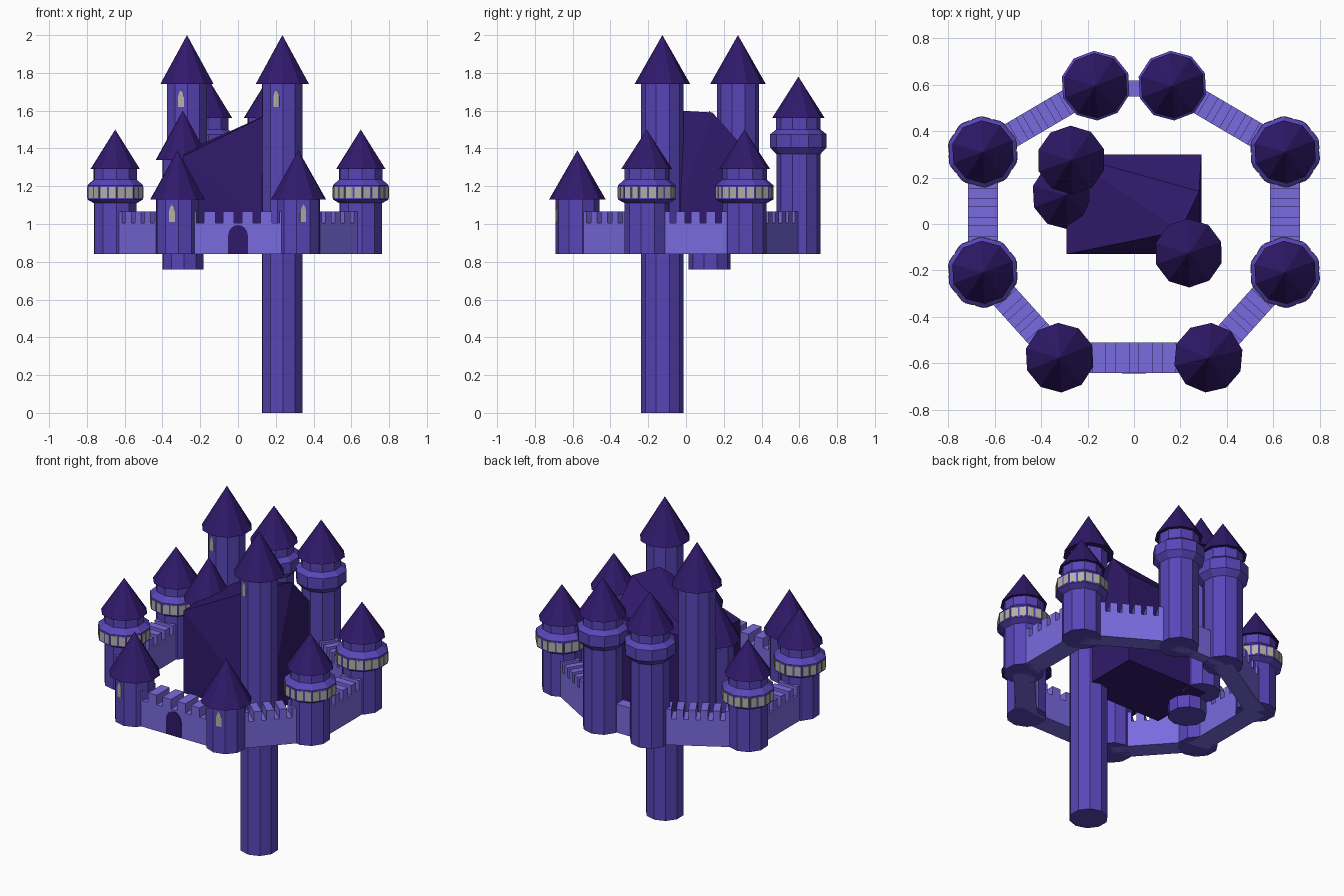
import bpy, bmesh, math
from mathutils import Vector

if "Cube" in bpy.data.objects:
    bpy.data.objects.remove(bpy.data.objects["Cube"])

SIDES = 10


def material(name, rgb):
    m = bpy.data.materials.new(name)
    m.diffuse_color = (*rgb, 1)
    m.use_nodes = True
    m.node_tree.nodes["Principled BSDF"].inputs["Base Color"].default_value = m.diffuse_color
    return m


BODY = material("tower_purple", (0.10, 0.06, 0.48))
WALL = material("wall_lilac", (0.195, 0.145, 0.74))
ROOF = material("roof_violet", (0.03, 0.01, 0.147))
PALE = material("window_grey", (0.45, 0.43, 0.38))


def finish(name, bm, mat):
    bmesh.ops.recalc_face_normals(bm, faces=bm.faces)
    me = bpy.data.meshes.new(name)
    bm.to_mesh(me)
    bm.free()
    me.materials.append(mat)
    ob = bpy.data.objects.new(name, me)
    bpy.context.collection.objects.link(ob)
    return ob


def lathe(name, profile, xy, facing, mat):
    """Ten-sided turned solid; a flat side points along 'facing' (degrees)."""
    bm = bmesh.new()
    rings = []
    for r, z in profile:
        if r == 0:
            rings.append([bm.verts.new((xy[0], xy[1], z))] * SIDES)
            continue
        ring = []
        for i in range(SIDES):
            a = math.radians(facing) + (i + 0.5) * math.tau / SIDES
            ring.append(bm.verts.new((xy[0] + r * math.cos(a), xy[1] + r * math.sin(a), z)))
        rings.append(ring)
    for lo, hi in zip(rings, rings[1:]):
        for i in range(SIDES):
            j = (i + 1) % SIDES
            bm.faces.new(list(dict.fromkeys((lo[i], lo[j], hi[j], hi[i]))))
    for ring in (rings[0], rings[-1]):
        if len(set(ring)) > 2:
            bm.faces.new(ring)
    return finish(name, bm, mat)


def slab(name, outline, origin, along, thick, mat):
    """Upright outline (distance, z) extruded evenly about its own plane."""
    along = Vector((along[0], along[1], 0)).normalized()
    side = Vector((-along.y, along.x, 0))
    start = Vector((origin[0], origin[1], 0)) - side * thick / 2
    bm = bmesh.new()
    face = bm.faces.new([bm.verts.new(start + along * d + Vector((0, 0, z))) for d, z in outline])
    ext = bmesh.ops.extrude_face_region(bm, geom=[face])
    bmesh.ops.translate(bm, vec=side * thick, verts=[v for v in ext["geom"] if isinstance(v, bmesh.types.BMVert)])
    return finish(name, bm, mat)


def window(name, xy, r, facing, z0, z1):
    a = math.radians(facing)
    d = r * math.cos(math.pi / SIDES)
    w, h = 0.016, z1 - z0
    outline = [(-w, z0), (w, z0), (w, z0 + .6 * h), (.6 * w, z0 + .85 * h), (0, z1),
               (-.6 * w, z0 + .85 * h), (-w, z0 + .6 * h)]
    slab(name, outline, (xy[0] + d * math.cos(a), xy[1] + d * math.sin(a)),
         (-math.sin(a), math.cos(a)), 0.006, PALE)


def plain_tower(name, xy, r, base, eave, top, roof_r, facing=-105, win=None):
    lathe(name + "_shaft", [(r, base), (r, eave + 0.01)], xy, facing, BODY)
    lathe(name + "_roof", [(roof_r, eave), (0, top)], xy, facing, ROOF)
    if win:
        window(name + "_window", xy, r, facing, *win)


# Inner towers: tall pole tower, tall rear tower, shorter left tower
plain_tower("pole_tower", (.235, -.125), .112, 0, 1.74, 2.0, .148, -107, (1.62, 1.71))
plain_tower("rear_inner_tower", (-.27, .275), .112, .84, 1.74, 2.0, .148, -107, (1.62, 1.71))
plain_tower("left_inner_tower", (-.292, .125), .112, .76, 1.34, 1.6, .148)

# Front towers with windows
plain_tower("front_left_tower", (-.32, -.575), .117, .84, 1.13, 1.39, .15, -105, (1.01, 1.105))
plain_tower("front_right_tower", (.32, -.575), .117, .84, 1.13, 1.39, .15, -77, (1.01, 1.105))

for s, label in ((-1, "left"), (1, "right")):
    # Back towers with flared galleries
    xy = (s * .165, .595)
    lathe(f"back_{label}_tower", [(.117, .84), (.117, 1.37), (.15, 1.405), (.15, 1.475),
                                  (.118, 1.50), (.118, 1.57)], xy, -105, BODY)
    lathe(f"back_{label}_roof", [(.14, 1.56), (0, 1.78)], xy, -105, ROOF)
    # Side towers with glazed lantern bands
    for y, place in ((-.208, "front"), (.31, "rear")):
        xy = (s * .65, y)
        name = f"{label}_{place}_tower"
        lathe(name, [(.117, .84), (.117, 1.11), (.153, 1.13), (.153, 1.205),
                     (.118, 1.235), (.118, 1.30)], xy, -105, BODY)
        lathe(name + "_roof", [(.136, 1.29), (0, 1.50)], xy, -105, ROOF)
        for i in range(SIDES):
            a = math.radians(-105) + i * math.tau / SIDES
            d = .153 * math.cos(math.pi / SIDES)
            for c in (-.0235, .0235):
                slab(name + "_pane", [(c - .018, 1.138), (c + .018, 1.138), (c + .018, 1.195), (c - .018, 1.195)],
                     (xy[0] + d * math.cos(a), xy[1] + d * math.sin(a)),
                     (-math.sin(a), math.cos(a)), .005, PALE)


def battlement(name, a, b, thick, gaps, step):
    """Curtain wall between two tower centres with notches along the top."""
    a, b = Vector(a), Vector(b)
    length = (b - a).length
    top = [(0, 1.065)]
    for i in range(gaps):
        c = length / 2 + (i - (gaps - 1) / 2) * step
        h = step * .2
        top += [(c - h, 1.065), (c - h, 1.005), (c + h, 1.005), (c + h, 1.065)]
    top.append((length, 1.065))
    slab(name, [(0, .84)] + top + [(length, .84)], a, b - a, thick, WALL)


# Curtain walls
battlement("front_wall", (-.32, -.575), (.32, -.575), .13, 5, .1)
slab("back_wall", [(0, .84), (.33, .84), (.33, 1.02), (0, 1.02)], (-.165, .583), (1, 0), .07, WALL)
for s, label in ((-1, "left"), (1, "right")):
    battlement(f"{label}_front_wall", (s * .32, -.575), (s * .65, -.208), .12, 4, .075)
    battlement(f"{label}_side_wall", (s * .65, -.208), (s * .65, .31), .13, 4, .08)
    battlement(f"{label}_back_wall", (s * .65, .31), (s * .165, .595), .11, 5, .07)

# Arched gate
arch = [(.052 * math.cos(math.pi * i / 8), .94 + .055 * math.sin(math.pi * i / 8)) for i in range(9)]
slab("gate", [(-.052, .842), (.052, .842)] + arch, (0, -.64), (1, 0), .008, ROOF)

# Central keep with skewed sloping roof
bm = bmesh.new()
base = [(-.29, -.13, .84), (.29, -.13, .84), (.29, .30, .84), (-.29, .30, .84)]
crown = [(-.29, -.13, 1.36), (-.29, .30, 1.38), (.29, .30, 1.41), (.2, -.03, 1.6), (.28, .14, 1.59)]
bmesh.ops.convex_hull(bm, input=[bm.verts.new(p) for p in base + crown])
finish("keep", bm, ROOF)
